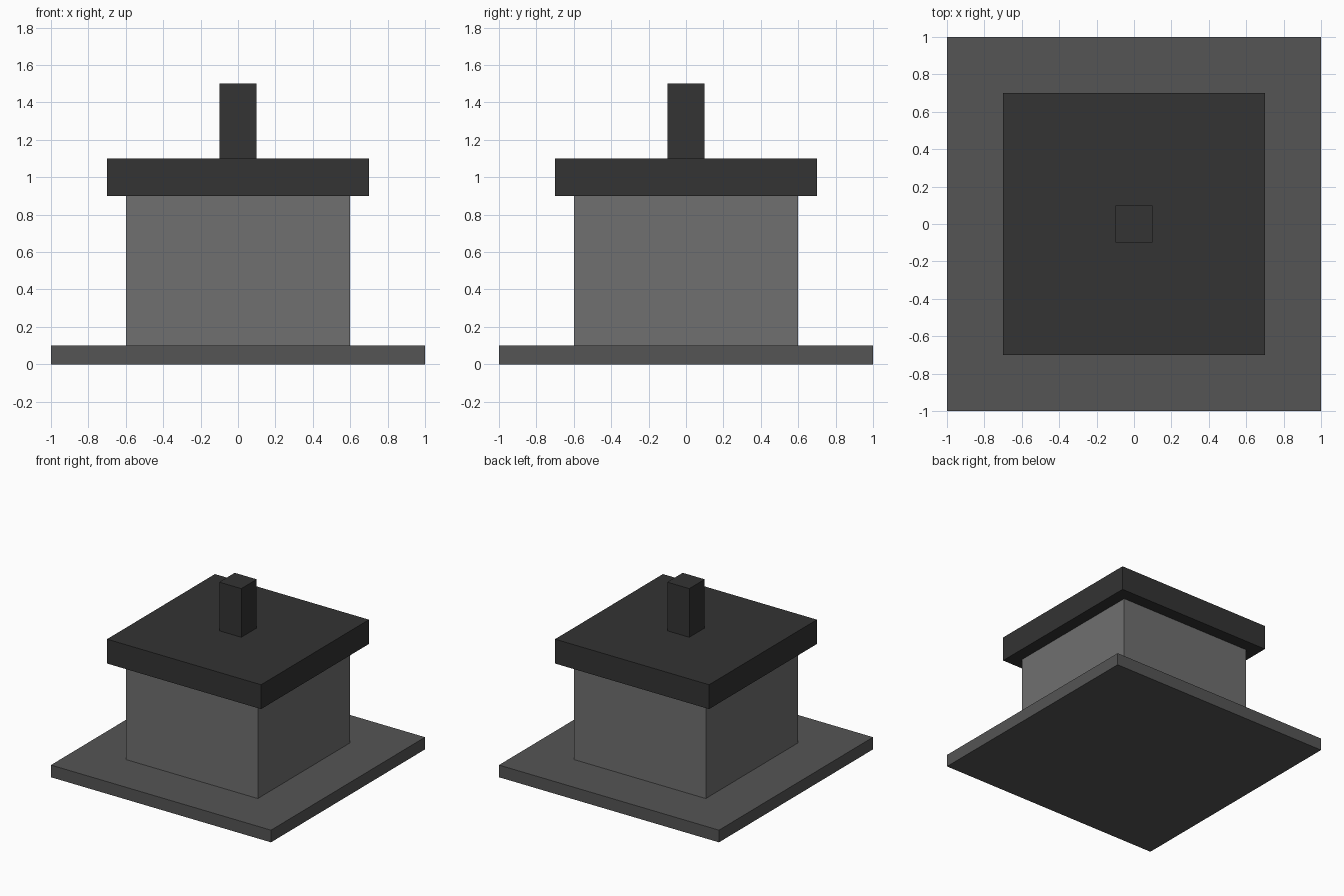
import bpy

if "Cube" in bpy.data.objects:
    bpy.data.objects.remove(bpy.data.objects["Cube"])


def grey(name, value):
    mat = bpy.data.materials.new(name)
    mat.diffuse_color = (value, value, value, 1)
    mat.use_nodes = True
    mat.node_tree.nodes["Principled BSDF"].inputs["Base Color"].default_value = mat.diffuse_color
    return mat


def block(name, width, z0, z1, mat):
    """Square block centred on the vertical axis, from z0 to z1."""
    bpy.ops.mesh.primitive_cube_add(size=1, location=(0, 0, (z0 + z1) / 2))
    obj = bpy.context.object
    obj.name = name
    obj.scale = (width, width, z1 - z0)
    bpy.ops.object.transform_apply(location=False, rotation=False, scale=True)
    obj.data.materials.append(mat)
    return obj


mid_grey = grey("mid_grey", 0.09)
light_grey = grey("light_grey", 0.16)
dark_grey = grey("dark_grey", 0.033)

# Ground slab, body, overhanging lid and the post on top
block("base_slab", 2.0, 0.0, 0.1, mid_grey)
block("body", 1.2, 0.1, 0.9, light_grey)
block("lid", 1.4, 0.9, 1.1, dark_grey)
block("top_post", 0.2, 1.1, 1.5, dark_grey)
